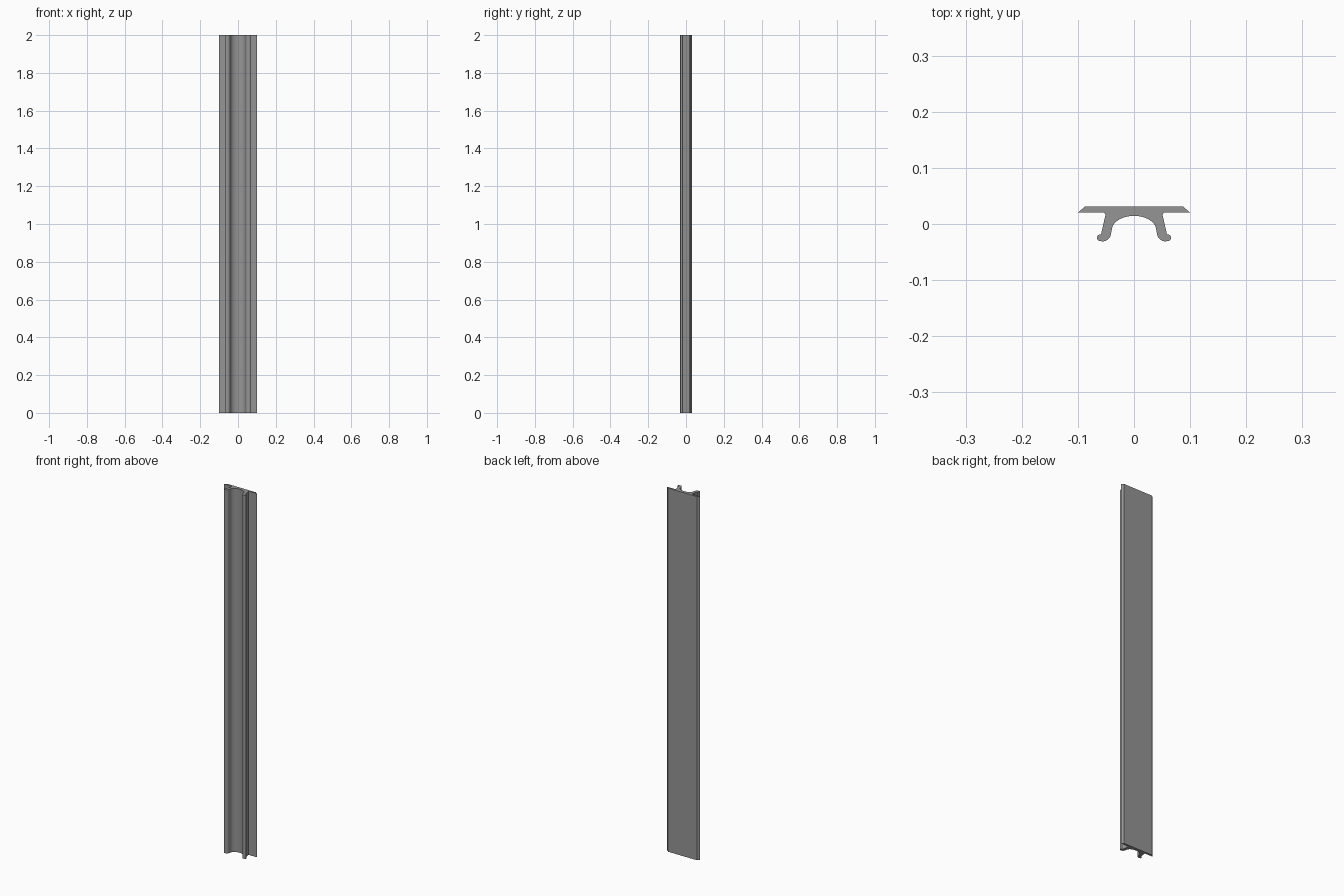
import bpy, bmesh, math
from mathutils import Vector

if "Cube" in bpy.data.objects:
    bpy.data.objects.remove(bpy.data.objects["Cube"])

HEIGHT = 2.0


def arc(cx, cy, rx, ry, a0, a1, n):
    """Points on an elliptical arc, angles in degrees."""
    out = []
    for i in range(n + 1):
        a = math.radians(a0 + (a1 - a0) * i / n)
        out.append((cx + rx * math.cos(a), cy + ry * math.sin(a)))
    return out


# Right half of the cross-section, from the back face round to the inner arch
half = [(0.0875, 0.031), (0.1, 0.0205)]              # bevelled plate edge
half += arc(0.0555, 0.016, 0.0045, 0.0045, 90, 195, 6)  # fillet under the plate
half += [(0.0588, -0.0185)]                          # outer side of the leg
half += arc(0.0602, -0.0245, 0.006, 0.006, 75, -75, 8)  # rounded toe
half += arc(0.0560, -0.0160, 0.0150, 0.0150, 270, 192, 7)  # inner heel curve
half += arc(0.0, -0.0110, 0.0395, 0.0255, 12, 86, 12)   # arch between the legs

# Mirror the half and extrude it to full height
profile = half + [(-x, y) for x, y in reversed(half)]
bm = bmesh.new()
face = bm.faces.new([bm.verts.new((x, y, 0)) for x, y in profile])
res = bmesh.ops.extrude_face_region(bm, geom=[face])
top = [v for v in res["geom"] if isinstance(v, bmesh.types.BMVert)]
bmesh.ops.translate(bm, verts=top, vec=Vector((0, 0, HEIGHT)))
bmesh.ops.recalc_face_normals(bm, faces=bm.faces)

mesh = bpy.data.meshes.new("trim_strip")
bm.to_mesh(mesh)
bm.free()
strip = bpy.data.objects.new("trim_strip", mesh)
bpy.context.collection.objects.link(strip)

# Plain grey metal
grey = bpy.data.materials.new("grey_metal")
grey.diffuse_color = (0.3, 0.3, 0.3, 1)
grey.use_nodes = True
grey.node_tree.nodes["Principled BSDF"].inputs["Base Color"].default_value = grey.diffuse_color
mesh.materials.append(grey)

bpy.context.view_layer.objects.active = strip
strip.select_set(True)
bpy.ops.object.shade_smooth_by_angle(angle=math.radians(30))
